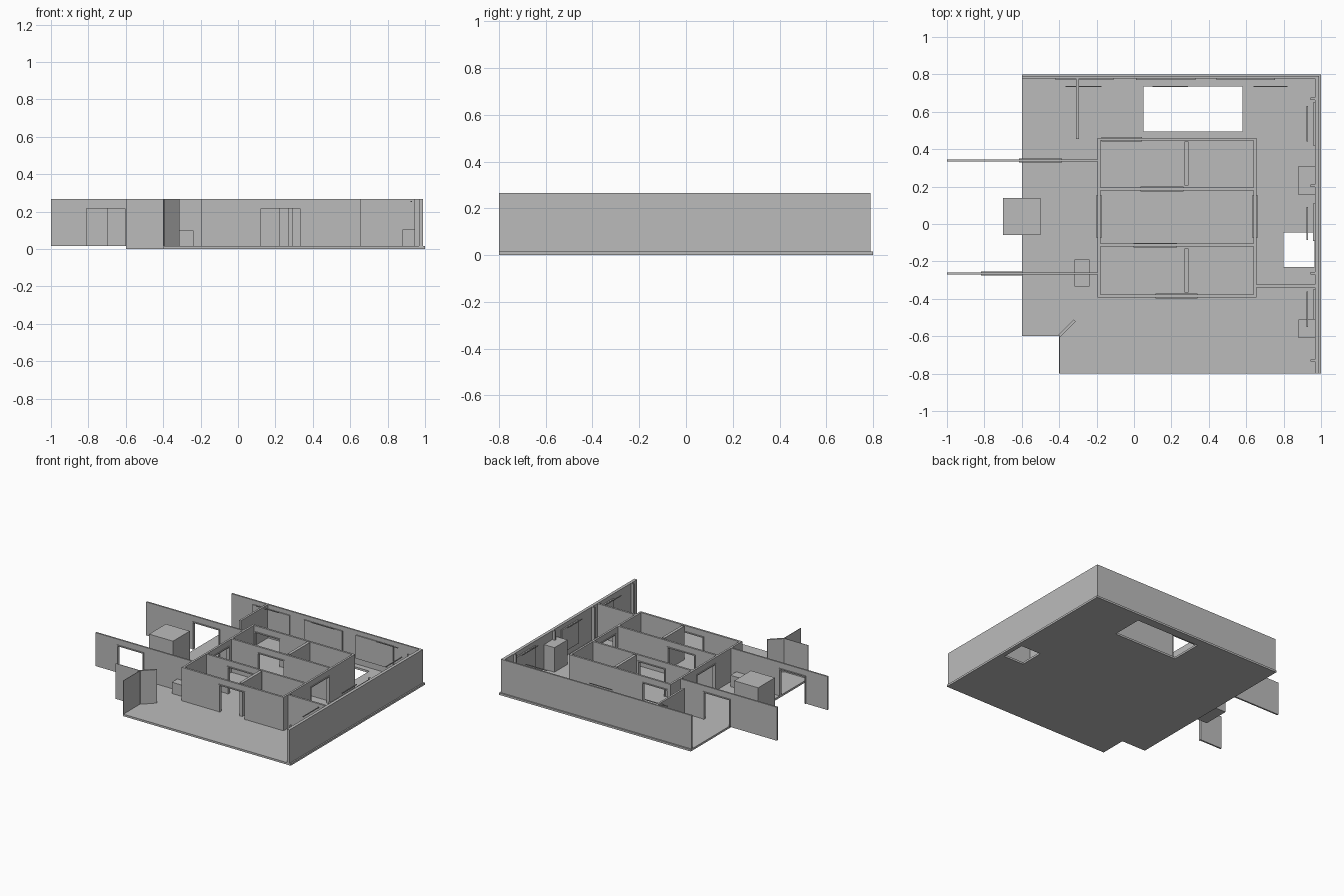
import bpy, bmesh, math
from mathutils import Matrix

if "Cube" in bpy.data.objects:
    bpy.data.objects.remove(bpy.data.objects["Cube"])

mat = bpy.data.materials.new("plain_grey")
mat.diffuse_color = (0.5, 0.5, 0.5, 1)
mat.use_nodes = True
mat.node_tree.nodes["Principled BSDF"].inputs["Base Color"].default_value = mat.diffuse_color
Z0, Z1, DOOR = 0.015, 0.267, 0.22


def finish(bm, name):
    bmesh.ops.recalc_face_normals(bm, faces=bm.faces[:])
    me = bpy.data.meshes.new(name)
    bm.to_mesh(me)
    bm.free()
    me.materials.append(mat)
    ob = bpy.data.objects.new(name, me)
    bpy.context.scene.collection.objects.link(ob)
    return ob


def box(name, x0, x1, y0, y1, z0=Z0, z1=Z1):
    bm = bmesh.new()
    m = Matrix.Translation(((x0 + x1) / 2, (y0 + y1) / 2, (z0 + z1) / 2))
    m = m @ Matrix.Diagonal((x1 - x0, y1 - y0, z1 - z0, 1))
    bmesh.ops.create_cube(bm, size=1, matrix=m)
    return finish(bm, name)


def extruded(name, axis, pts, c0, c1):
    """Extrude an (along, z) outline across a wall's thickness."""
    bm = bmesh.new()
    at = (lambda u, c, z: (u, c, z)) if axis == "x" else (lambda u, c, z: (c, u, z))
    f = bm.faces.new([bm.verts.new(at(u, c0, z)) for u, z in pts])
    r = bmesh.ops.extrude_face_region(bm, geom=[f])
    d = at(0, c1 - c0, 0)
    bmesh.ops.translate(bm, vec=d, verts=[v for v in r["geom"] if isinstance(v, bmesh.types.BMVert)])
    return finish(bm, name)


def wall(name, axis, a, b, c, door=None, t=0.015):
    """Wall along an axis with an optional doorway and its frame."""
    if door is None:
        pts = [(a, Z0), (b, Z0), (b, Z1), (a, Z1)]
    else:
        d0, d1 = door
        pts = [(a, Z0), (d0, Z0), (d0, DOOR), (d1, DOOR), (d1, Z0),
               (b, Z0), (b, Z1), (a, Z1)]
        w, h = 0.008, t / 2 + 0.005
        frame = [(d0 - w / 2, Z0), (d0 + w / 2, Z0), (d0 + w / 2, DOOR - w / 2),
                 (d1 - w / 2, DOOR - w / 2), (d1 - w / 2, Z0), (d1 + w / 2, Z0),
                 (d1 + w / 2, DOOR + w / 2), (d0 - w / 2, DOOR + w / 2)]
        extruded(name + "_door_frame", axis, frame, c - h, c + h)
    extruded(name, axis, pts, c - t / 2, c + t / 2)


# floor slab with cut corner and two shaft openings
xs = [-0.6, -0.4, 0.05, 0.58, 0.8, 0.965, 1.0]
ys = [-0.8, -0.6, -0.23, -0.045, 0.495, 0.735, 0.8]
missing = {(0, 0), (2, 4), (4, 2)}
bm = bmesh.new()
grid = [[bm.verts.new((x, y, 0)) for y in ys] for x in xs]
for i in range(6):
    for j in range(6):
        if (i, j) not in missing:
            bm.faces.new([grid[i][j], grid[i + 1][j], grid[i + 1][j + 1], grid[i][j + 1]])
r = bmesh.ops.extrude_face_region(bm, geom=bm.faces[:])
bmesh.ops.translate(bm, vec=(0, 0, Z0), verts=[v for v in r["geom"] if isinstance(v, bmesh.types.BMVert)])
finish(bm, "floor")

# outer walls
box("right_outer_wall", 0.967, 0.99, -0.8, 0.79)
box("back_outer_wall", -0.6, 0.967, 0.778, 0.79)
box("notch_wall_front", -0.6, -0.4, -0.6, -0.596)
box("notch_wall_side", -0.4, -0.396, -0.8, -0.6)

# slanted wall at the cut corner
slant = box("slanted_wall", 0, 0.115, -0.007, 0.007)
slant.location = (-0.398, -0.597, 0)
slant.rotation_euler.z = math.radians(45)

# corridor walls running out to the left
wall("left_wall_back", "x", -1, -0.195, 0.34, (-0.61, -0.39), 0.012)
wall("left_wall_front", "x", -1, -0.195, -0.265, (-0.815, -0.6), 0.012)

# central block of rooms
wall("core_back_wall", "x", -0.195, 0.655, 0.453, (-0.17, 0.04))
wall("core_middle_wall_back", "x", -0.18, 0.64, 0.187, (0.04, 0.26))
wall("core_middle_wall_front", "x", -0.18, 0.64, -0.113, (0.0, 0.225))
wall("core_front_wall", "x", -0.195, 0.655, -0.385, (0.12, 0.335))
wall("core_left_wall", "y", -0.378, 0.446, -0.187, (-0.07, 0.15))
wall("core_right_wall", "y", -0.378, 0.446, 0.647, (-0.07, 0.15))

# partitions
box("partition_back", 0.27, 0.292, 0.205, 0.44)
box("partition_front", 0.27, 0.292, -0.365, -0.13)
wall("back_left_partition", "y", 0.455, 0.778, -0.302)
wall("right_partition", "x", 0.655, 0.967, -0.332)

# blocks standing in the rooms
box("tall_block_left", -0.7, -0.5, -0.06, 0.14, Z0, 0.255)
box("low_block_left", -0.317, -0.237, -0.335, -0.19, Z0, 0.1)
box("block_right_back", 0.88, 0.967, 0.155, 0.31, Z0, 0.2)
box("block_right_front", 0.88, 0.967, -0.61, -0.51, Z0, 0.105)

# window panels and thin rods on the back wall
for n, (p0, p1, r0, r1) in enumerate([(-0.42, -0.11, -0.365, -0.175),
                                      (0.01, 0.33, 0.1, 0.29),
                                      (0.44, 0.755, 0.64, 0.82)]):
    box(f"back_panel_{n}", p0, p1, 0.77, 0.778, 0.06, 0.235)
    box(f"back_rod_{n}", r0, r1, 0.733, 0.738, 0.25, 0.256)

# window panels and thin rods on the right wall
for n, (p0, p1, r0, r1) in enumerate([(0.42, 0.65, 0.44, 0.63),
                                      (-0.09, 0.11, -0.085, 0.09),
                                      (-0.51, -0.35, -0.55, -0.36)]):
    box(f"right_panel_{n}", 0.957, 0.967, p0, p1, 0.06, 0.235)
    box(f"right_rod_{n}", 0.923, 0.929, r0, r1, 0.25, 0.256)

# slim pilasters on the right wall
for n, y in enumerate((0.67, 0.205, -0.263, -0.73)):
    box(f"pilaster_{n}", 0.945, 0.967, y - 0.006, y + 0.006)
